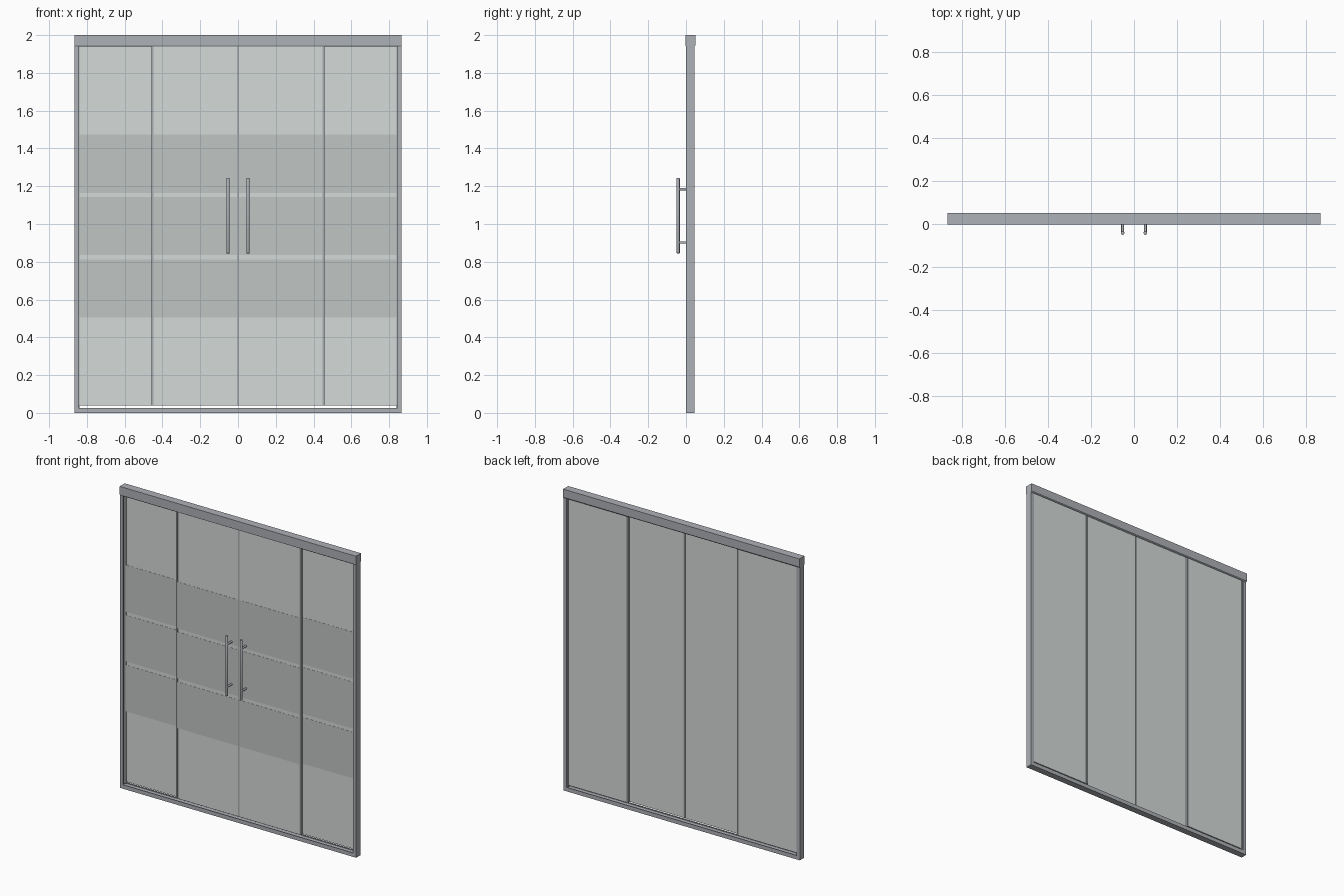
import bpy, bmesh, math
from mathutils import Matrix, Vector

if "Cube" in bpy.data.objects:
    bpy.data.objects.remove(bpy.data.objects["Cube"])


def mat(name, col):
    m = bpy.data.materials.new(name)
    m.diffuse_color = (*col, 1)
    m.use_nodes = True
    m.node_tree.nodes["Principled BSDF"].inputs["Base Color"].default_value = m.diffuse_color
    return m


METAL = mat("brushed_metal", (0.42, 0.44, 0.47))
SEAL = mat("seal_grey", (0.40, 0.42, 0.44))
GLASS = mat("clear_glass", (0.66, 0.70, 0.69))
FROST = mat("frosted_band", (0.53, 0.56, 0.55))


def finish(name, bm, m):
    bmesh.ops.recalc_face_normals(bm, faces=bm.faces)
    me = bpy.data.meshes.new(name)
    bm.to_mesh(me)
    bm.free()
    me.materials.append(m)
    ob = bpy.data.objects.new(name, me)
    bpy.context.collection.objects.link(ob)
    return ob


def box(name, x, y, z, m):
    bm = bmesh.new()
    size = [b - a for a, b in (x, y, z)]
    mid = [(a + b) / 2 for a, b in (x, y, z)]
    bmesh.ops.create_cube(bm, size=1, matrix=Matrix.Translation(mid) @ Matrix.Diagonal((*size, 1)))
    return finish(name, bm, m)


def extrude(name, pts, vec, m):
    bm = bmesh.new()
    f = bm.faces.new([bm.verts.new(p) for p in pts])
    r = bmesh.ops.extrude_face_region(bm, geom=[f], use_keep_orig=True)
    bmesh.ops.translate(bm, vec=vec, verts=[v for v in r["geom"] if isinstance(v, bmesh.types.BMVert)])
    return finish(name, bm, m)


def cyl(name, a, b, r, m, bevel=0):
    a, b = Vector(a), Vector(b)
    rot = (b - a).to_track_quat('Z', 'Y').to_matrix().to_4x4()
    bm = bmesh.new()
    bmesh.ops.create_cone(bm, cap_ends=True, segments=24, radius1=r, radius2=r,
                          depth=(b - a).length, matrix=Matrix.Translation((a + b) / 2) @ rot)
    if bevel:
        rim = [e for e in bm.edges if any(len(f.verts) > 4 for f in e.link_faces)]
        bmesh.ops.bevel(bm, geom=rim, offset=bevel, segments=2, affect='EDGES', profile=0.5)
    ob = finish(name, bm, m)
    bpy.ops.object.select_all(action='DESELECT')
    ob.select_set(True)
    bpy.context.view_layer.objects.active = ob
    bpy.ops.object.shade_smooth_by_angle(angle=math.radians(40))
    return ob


W = 0.866
JY = (0.001, 0.044)

# head rail: downward-open channel with tapered lips and closed ends
head = [(-0.003, 2), (0.05, 2), (0.05, 1.946), (0.044, 1.940), (0.044, 1.985), (0.001, 1.985), (0.001, 1.940), (-0.003, 1.946)]
extrude("head_rail", [(-W, y, z) for y, z in head], (2 * W, 0, 0), METAL)

# sill: shallow channel
sill = [(0.001, 0), (0.044, 0), (0.044, 0.026), (0.039, 0.026), (0.039, 0.02), (0.006, 0.02), (0.006, 0.026), (0.001, 0.026)]
extrude("sill", [(-W, y, z) for y, z in sill], (2 * W, 0, 0), METAL)

DOOR_Y = (0.008, 0.015)
FIX_Y = (0.027, 0.034)
PZ = (0.038, 1.96)
BANDS = [(0.505, 0.812), (0.835, 1.143), (1.165, 1.475)]

for s, side in ((-1, "left"), (1, "right")):
    def sx(a, b):
        return tuple(sorted((s * a, s * b)))

    # wall jamb: channel facing inwards
    jamb = [(W, 0.001), (W, 0.044), (0.844, 0.044), (0.844, 0.039), (0.853, 0.039),
            (0.853, 0.006), (0.844, 0.006), (0.844, 0.001)]
    extrude(side + "_jamb", [(s * x, y, 0.02) for x, y in jamb], (0, 0, 1.965), METAL)
    box(side + "_head_end_cap", sx(W - 0.004, W), (-0.003, 0.05), (1.946, 2), METAL)
    box(side + "_jamb_seal", sx(0.838, 0.853), (0.023, 0.038), (0.026, 1.96), SEAL)

    # glass panels
    box(side + "_fixed_glass", sx(0.405, 0.846), FIX_Y, PZ, GLASS)
    box(side + "_door_glass", sx(0.003, 0.453), DOOR_Y, PZ, GLASS)

    # edge strips
    box(side + "_door_outer_strip", sx(0.447, 0.459), (0.006, 0.022), PZ, SEAL)
    box(side + "_fixed_inner_strip", sx(0.401, 0.413), (0.020, 0.036), PZ, SEAL)
    box(side + "_centre_seal", sx(0.0005, 0.006), (0.006, 0.017), PZ, SEAL)

    # frosted bands on the front of the glass
    for i, z in enumerate(BANDS):
        box(f"{side}_fixed_band_{i}", sx(0.414, 0.838), (0.026, 0.0275), z, FROST)
        box(f"{side}_door_band_{i}", sx(0.006, 0.447), (0.007, 0.0085), z, FROST)

    # bar handle on two posts
    hx = s * 0.053
    cyl(side + "_handle_bar", (hx, -0.0415, 0.845), (hx, -0.0415, 1.243), 0.0085, METAL, 0.0015)
    for j, z in enumerate((0.902, 1.184)):
        cyl(f"{side}_handle_post_{j}", (hx, -0.0415, z), (hx, 0.0085, z), 0.0065, METAL)
